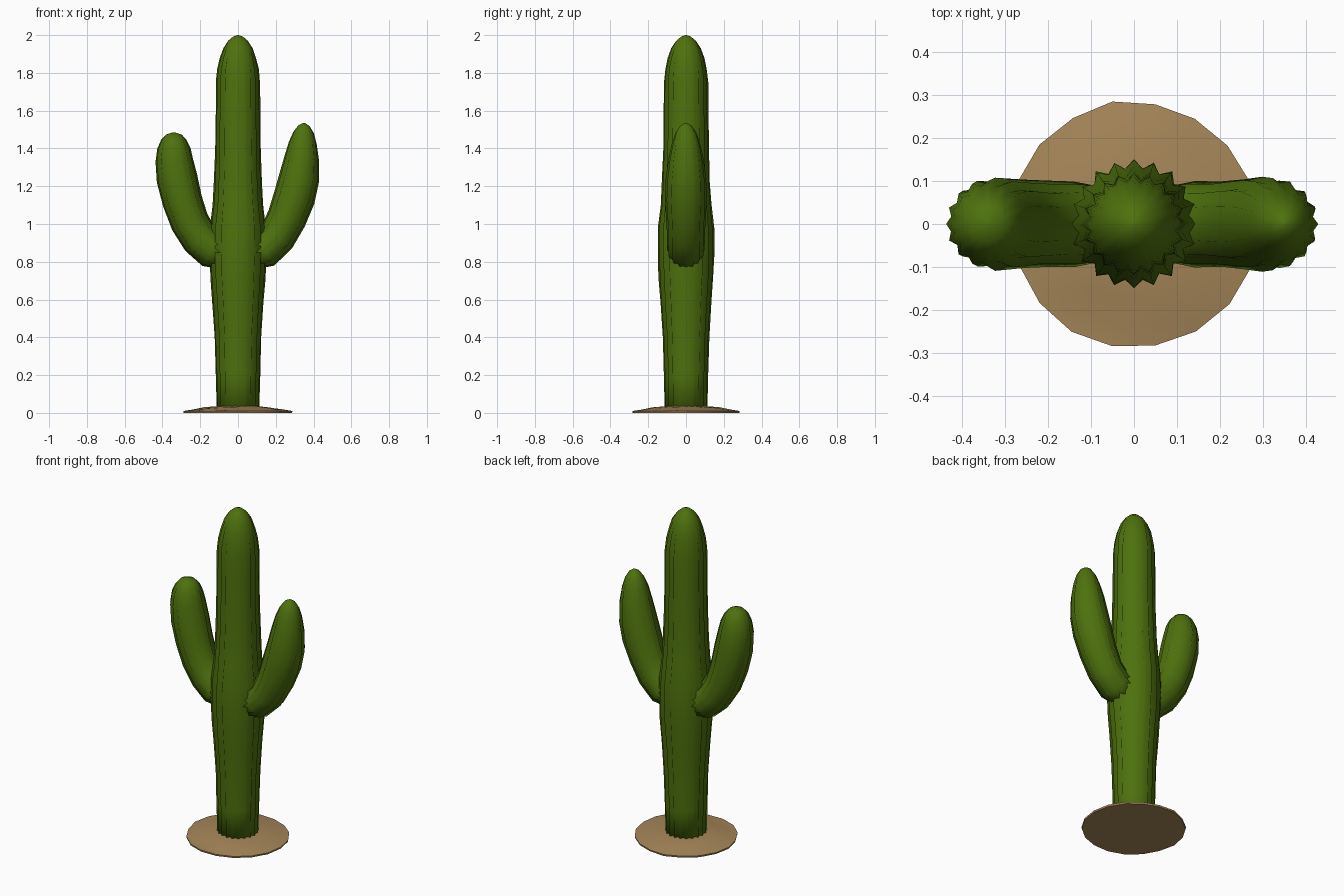
import bpy, bmesh, math, random
from mathutils import Vector

if "Cube" in bpy.data.objects:
    bpy.data.objects.remove(bpy.data.objects["Cube"])

random.seed(4)


def material(name, rgb):
    m = bpy.data.materials.new(name)
    m.diffuse_color = (*rgb, 1)
    m.use_nodes = True
    m.node_tree.nodes["Principled BSDF"].inputs["Base Color"].default_value = m.diffuse_color
    return m


green = material("cactus green", (0.075, 0.165, 0.004))
sand = material("sand", (0.38, 0.24, 0.10))


def finish(bm, name, mat):
    bmesh.ops.recalc_face_normals(bm, faces=bm.faces)
    me = bpy.data.meshes.new(name)
    bm.to_mesh(me)
    bm.free()
    me.materials.append(mat)
    for p in me.polygons:
        p.use_smooth = True
    ob = bpy.data.objects.new(name, me)
    bpy.context.collection.objects.link(ob)
    return ob


def ribbed_tube(name, stations, ribs, depth):
    """Ribbed tube through (x, z, radius) stations; ribs fade at the dome."""
    pts = [Vector((x, 0, z)) for x, z, r in stations]
    biggest = max(s[2] for s in stations)
    bm = bmesh.new()
    rings = []
    n = ribs * 2
    for i, (x, z, r) in enumerate(stations):
        t = (pts[min(i + 1, len(pts) - 1)] - pts[max(i - 1, 0)]).normalized()
        side = Vector((t.z, 0, -t.x))
        rib = depth * min(1, max(0, (r / biggest - 0.35) / 0.4))
        ring = []
        for k in range(n):
            a = 2 * math.pi * k / n
            rad = r * (1 + random.uniform(-0.012, 0.012))
            if k % 2:
                rad *= 1 - rib
            ring.append(bm.verts.new(pts[i] + side * rad * math.cos(a)
                                     + Vector((0, 1, 0)) * rad * math.sin(a)))
        rings.append(ring)
    for a, b in zip(rings, rings[1:]):
        for k in range(n):
            j = (k + 1) % n
            bm.faces.new((a[k], a[j], b[j], b[k]))
    bm.faces.new(rings[0])
    bm.faces.new(rings[-1])
    return finish(bm, name, green)


# Trunk: swells where the arms join, then narrows to a dome
ribbed_tube("trunk", [(0, z, r) for z, r in (
    (0.015, .113), (0.2, .118), (0.4, .124), (0.58, .135), (0.72, .145),
    (0.85, .150), (0.98, .148), (1.1, .134), (1.22, .127), (1.4, .121),
    (1.6, .118), (1.75, .117), (1.82, .110), (1.88, .096), (1.93, .078),
    (1.97, .052), (1.993, .025), (2.0, .004))], 20, 0.13)

# Arms: leave the trunk sideways and curve upward
ribbed_tube("left_arm", [
    (-.04, .83, .08), (-.14, .865, .10), (-.20, .92, .10), (-.255, 1.01, .102),
    (-.295, 1.12, .106), (-.323, 1.24, .108), (-.338, 1.34, .100),
    (-.340, 1.40, .088), (-.340, 1.445, .068), (-.340, 1.473, .042),
    (-.340, 1.485, .006)], 16, 0.11)
ribbed_tube("right_arm", [
    (.04, .83, .08), (.14, .865, .10), (.205, .93, .10), (.258, 1.03, .105),
    (.298, 1.14, .110), (.323, 1.24, .107), (.337, 1.35, .092),
    (.343, 1.43, .074), (.347, 1.485, .054), (.349, 1.52, .030),
    (.350, 1.535, .005)], 16, 0.11)

# Sand mound: low disc with an uneven top and a small dent at the front left
bm = bmesh.new()
sides = 18
profile = [(.286, 0.0), (.288, .010), (.24, .018), (.18, .027), (.10, .036)]
rings = []
wobble = [random.uniform(-.006, .004) for _ in range(sides)]
for i, (r, z) in enumerate(profile):
    ring = []
    for k in range(sides):
        a = 2 * math.pi * k / sides
        x, y = (r + wobble[k]) * math.cos(a), (r + wobble[k]) * math.sin(a)
        h = z
        if 1 < i < 4:
            h += random.uniform(-.003, .003)
            if math.hypot(x + .12, y + .22) < .05:
                h -= .010
        ring.append(bm.verts.new((x, y, h)))
    rings.append(ring)
for a, b in zip(rings, rings[1:]):
    for k in range(sides):
        j = (k + 1) % sides
        bm.faces.new((a[k], a[j], b[j], b[k]))
bm.faces.new(rings[0])
bm.faces.new(rings[-1])
mound = finish(bm, "sand_mound", sand)
bpy.context.view_layer.objects.active = mound
mound.select_set(True)
bpy.ops.object.shade_smooth_by_angle(angle=math.radians(40))
